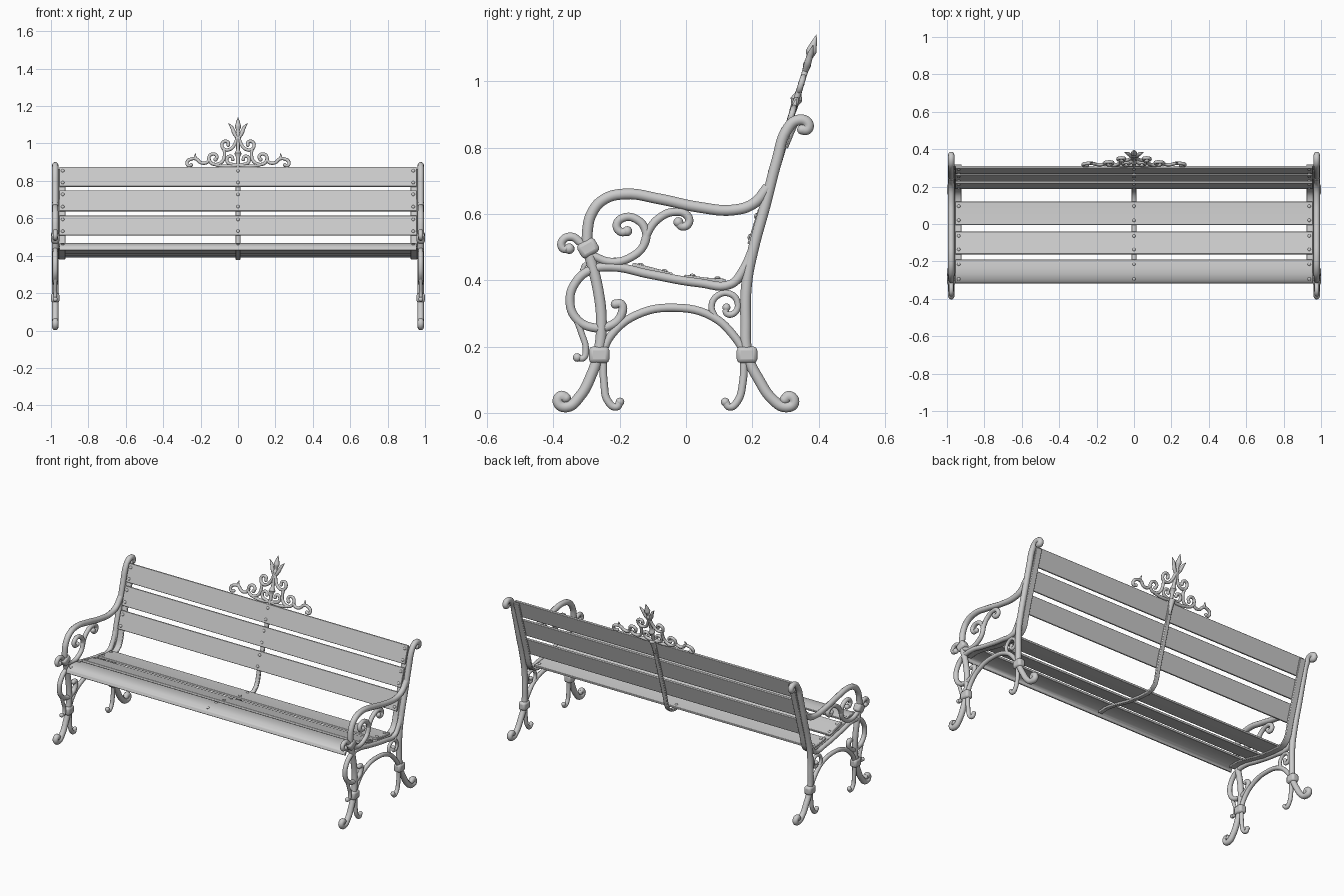
import bpy, bmesh, math
from mathutils import Vector, Matrix

cube = bpy.data.objects.get("Cube")
if cube:
    bpy.data.objects.remove(cube, do_unlink=True)

grey = bpy.data.materials.new("painted grey")
grey.use_nodes = True
COLOR = (0.6, 0.6, 0.6, 1)
grey.diffuse_color = COLOR
grey.node_tree.nodes["Principled BSDF"].inputs["Base Color"].default_value = COLOR

SIDE = 0.977     # x of the cast end frames
LEAN = 0.31      # backward lean of the backrest
parts = []


def add_part(name, bm, mirror=False, bevel=0):
    bmesh.ops.recalc_face_normals(bm, faces=bm.faces)
    mesh = bpy.data.meshes.new(name)
    bm.to_mesh(mesh)
    bm.free()
    mesh.materials.append(grey)
    obj = bpy.data.objects.new(name, mesh)
    bpy.context.collection.objects.link(obj)
    if bevel:
        mod = obj.modifiers.new("rounded edges", "BEVEL")
        mod.width, mod.segments = bevel, 2
    if mirror:
        obj.modifiers.new("both sides", "MIRROR")
    parts.append(obj)
    return obj


def tube(name, points, radius, taper=None, knobs=(), mirror=True):
    """Smooth rod through 3D points; knobs are (point index, radius)."""
    curve = bpy.data.curves.new(name, "CURVE")
    curve.dimensions = "3D"
    curve.bevel_depth = radius
    curve.bevel_resolution = 3
    curve.resolution_u = 6
    curve.use_fill_caps = True
    spline = curve.splines.new("BEZIER")
    spline.bezier_points.add(len(points) - 1)
    for i, (bp, co) in enumerate(zip(spline.bezier_points, points)):
        bp.co = co
        bp.handle_left_type = bp.handle_right_type = "AUTO"
        bp.radius = taper[i] if taper else 1
    temp = bpy.data.objects.new(name, curve)
    bpy.context.collection.objects.link(temp)
    graph = bpy.context.evaluated_depsgraph_get()
    mesh = bpy.data.meshes.new_from_object(temp.evaluated_get(graph))
    bpy.data.objects.remove(temp, do_unlink=True)
    bm = bmesh.new()
    bm.from_mesh(mesh)
    bpy.data.meshes.remove(mesh)
    for index, size in knobs:
        bmesh.ops.create_uvsphere(bm, u_segments=14, v_segments=8, radius=size,
                                  matrix=Matrix.Translation(points[index]))
    return add_part(name, bm, mirror)


def frame_rod(name, yz, radius=0.015, knobs=()):
    return tube(name, [(SIDE, y, z) for y, z in yz], radius, None, knobs)


def plate(name, path, thick, x0, x1, mirror=False, bevel=0.003):
    """Board whose upper face follows a (y, z) path, spanning x0 to x1."""
    pts = [Vector(p) for p in path]
    upper, lower = [], []
    for i, p in enumerate(pts):
        t = (pts[min(i + 1, len(pts) - 1)] - pts[max(i - 1, 0)]).normalized()
        upper.append(p)
        lower.append(p - Vector((-t.y, t.x)) * thick)
    bm = bmesh.new()
    rows = [[bm.verts.new((x, q.x, q.y)) for x in (x0, x1)] for q in upper + lower[::-1]]
    n = len(rows)
    for i in range(n):
        a, b = rows[i], rows[(i + 1) % n]
        bm.faces.new((a[0], a[1], b[1], b[0]))
    m = len(pts)
    for i in range(m - 1):
        j = n - 1 - i
        for s in (0, 1):
            bm.faces.new((rows[i][s], rows[i + 1][s], rows[j - 1][s], rows[j][s]))
    return add_part(name, bm, mirror, bevel)


def collar(name, y, z, size, tilt=0):
    bm = bmesh.new()
    bmesh.ops.create_cube(bm, size=1, matrix=Matrix.Translation((SIDE, y, z))
                          @ Matrix.Rotation(tilt, 4, "X") @ Matrix.Diagonal((*size, 1)))
    return add_part(name, bm, True, 0.012)


# End frames: legs and armrest
frame_rod("front_leg", [(-.362, .045), (-.378, .05), (-.385, .03), (-.36, .018), (-.32, .05),
                        (-.285, .115), (-.265, .175), (-.255, .27), (-.265, .37), (-.295, .49)],
          0.017, [(0, .015)])
frame_rod("back_post", [(.297, .04), (.312, .05), (.325, .03), (.3, .018), (.262, .04),
                        (.22, .1), (.187, .17), (.18, .28), (.183, .39), (.202, .49), (.24, .63),
                        (.275, .765), (.305, .855), (.335, .882), (.366, .875), (.366, .856),
                        (.35, .854)], 0.017, [(0, .015), (-1, .015)])
frame_rod("armrest", [(-.297, .49), (-.297, .55), (-.285, .6), (-.25, .642), (-.185, .66),
                      (-.08, .645), (.04, .62), (.145, .612), (.205, .632), (.247, .68)], 0.017)
frame_rod("armrest_curl", [(-.297, .49), (-.32, .515), (-.345, .531), (-.372, .52), (-.372, .497),
                           (-.352, .495)], 0.013, [(-1, .016)])

# Seat rail ending in the large front loop
frame_rod("seat_rail", [(.2, .49), (.172, .43), (.135, .388), (.04, .392), (-.11, .418),
                        (-.225, .44), (-.29, .43), (-.335, .39), (-.35, .337), (-.332, .286),
                        (-.284, .258), (-.224, .265), (-.194, .298), (-.196, .328), (-.213, .328)],
          0.014, [(-1, .014)])

# Lower scrollwork
frame_rod("leg_arch", [(-.255, .175), (-.225, .235), (-.15, .295), (-.035, .317), (.08, .29),
                       (.15, .225), (.18, .175)], 0.013)
frame_rod("front_inner_foot", [(-.25, .175), (-.247, .09), (-.235, .035), (-.21, .018),
                               (-.199, .033)], 0.012, [(-1, .013)])
frame_rod("back_inner_foot", [(.175, .175), (.171, .09), (.155, .035), (.132, .018),
                              (.118, .033)], 0.012, [(-1, .013)])
frame_rod("front_drop_curl", [(-.338, .3), (-.315, .24), (-.302, .19), (-.31, .165),
                              (-.328, .167)], 0.01, [(-1, .013)])
frame_rod("back_corner_curl", [(.09, .285), (.077, .32), (.093, .352), (.13, .36), (.155, .335),
                               (.147, .302), (.122, .3), (.122, .318)], 0.01, [(-1, .012)])

# Scrolls filling the space under the armrest
frame_rod("arm_scroll_front", [(-.285, .475), (-.225, .455), (-.165, .47), (-.125, .51),
                               (-.122, .55), (-.148, .583), (-.187, .589), (-.209, .567),
                               (-.197, .546), (-.177, .548)], 0.013, [(-1, .015)])
frame_rod("arm_scroll_back", [(-.128, .505), (-.112, .55), (-.08, .588), (-.035, .606),
                              (.003, .596), (.008, .572), (-.012, .562), (-.023, .575)],
          0.013, [(-1, .015)])
collar("front_leg_collar", -.262, .175, (.045, .062, .05))
collar("back_leg_collar", .184, .175, (.045, .062, .05))
collar("armrest_collar", -.295, .497, (.045, .06, .048), math.radians(30))


def back_y(z, offset=0):
    return 0.185 + (z - 0.51) * LEAN + offset


# Slats of the seat and the backrest
seat_slats = {
    "front": [(-.32, .43), (-.313, .449), (-.295, .461), (-.265, .467), (-.23, .466), (-.19, .458)],
    "middle": [(-.16, .453), (-.1, .438), (-.04, .422)],
    "rear": [(-.005, .417), (.06, .408), (.12, .404)],
}
slats = {"seat_slat_" + key: path for key, path in seat_slats.items()}
for label, low, high in (("lower", .51, .615), ("middle", .64, .75), ("upper", .77, .875)):
    slats["back_slat_" + label] = [(back_y(low), low), (back_y(high), high)]
for name, path in slats.items():
    plate(name, path, 0.013, -0.955, 0.955)

# Straps carrying the slats
strap = [(-.29, .448), (-.24, .451), (-.19, .445), (-.1, .423), (-.04, .408), (.06, .394),
         (.12, .391), (.15, .397), (.172, .415), (.186, .443), (.197, .49), (.209, .535),
         (back_y(.865, .014), .865)]
plate("centre_strap", strap, 0.013, -0.013, 0.013)
plate("end_strap", strap, 0.01, 0.922, 0.96, True)

# Domed screws, two per slat on every strap
bm = bmesh.new()
for path in slats.values():
    a, b = Vector(path[0]), Vector(path[-1])
    t = (b - a).normalized()
    for f in (0.2, 0.8):
        spot = a.lerp(b, f)
        if len(path) > 3:   # crowned front board
            spot.y = 0.463 if f > 0.5 else 0.461
        turn = Matrix.Rotation(math.atan2(t.y, t.x), 4, "X")
        for x in (-0.937, 0, 0.937):
            bmesh.ops.create_uvsphere(bm, u_segments=10, v_segments=6, radius=0.009,
                                      matrix=Matrix.Translation((x, spot.x, spot.y)) @ turn
                                      @ Matrix.Diagonal((1, 1, 0.6, 1)))
add_part("slat_screws", bm)


# Crest ornament, drawn in the leaning plane of the backrest
def crest(name, xz, radius, taper=None, knobs=(), mirror=True):
    return tube(name, [(x, back_y(z, .013), z) for x, z in xz], radius, taper, knobs, mirror)


crest("crest_finial", [(0, .86), (0, .9), (0, .93), (0, .945), (0, .965), (0, 1.03), (0, 1.05),
                       (0, 1.065), (0, 1.09), (0, 1.115), (0, 1.14)], 0.01,
      [1, 1, 1.2, 1.9, 1, .9, 1.3, .8, 1.7, 1, .1], (), False)
crest("crest_leaf", [(.004, 1.03), (.02, 1.055), (.033, 1.085), (.05, 1.108)], 0.009,
      [1, 1.2, 1, .2])
crest("crest_upper_scroll", [(.005, 1.03), (.018, .995), (.04, .97), (.07, .967), (.086, .988),
                             (.075, 1.01), (.054, 1.007), (.052, .991)], 0.009, None, [(-1, .01)])
crest("crest_middle_scroll", [(.075, .972), (.072, .94), (.083, .905), (.115, .888), (.148, .9),
                              (.155, .928), (.133, .944), (.113, .93), (.12, .914)],
      0.009, None, [(-1, .011)])
crest("crest_outer_scroll", [(.15, .92), (.168, .898), (.2, .898), (.222, .917), (.25, .917),
                             (.272, .9), (.266, .882), (.25, .885)], 0.009, None, [(-1, .01)])
crest("crest_outer_leaf", [(.215, .91), (.228, .925), (.226, .947)], 0.009, [1, .9, .2])
crest("crest_inner_curl", [(.0, .885), (.03, .888), (.056, .9), (.056, .925), (.034, .93),
                           (.028, .915)], 0.009, None, [(-1, .01)])
crest("crest_base", [(0, .883), (.06, .878), (.12, .885)], 0.009)
crest("crest_mount", [(0, .8), (0, .84), (0, .885)], 0.012, [.7, 1, 1.5], (), False).location.y = 0.012

# Smooth shading with crisp board edges
bpy.ops.object.select_all(action="DESELECT")
for obj in parts:
    obj.select_set(True)
bpy.context.view_layer.objects.active = parts[0]
bpy.ops.object.shade_smooth_by_angle(angle=math.radians(40))
